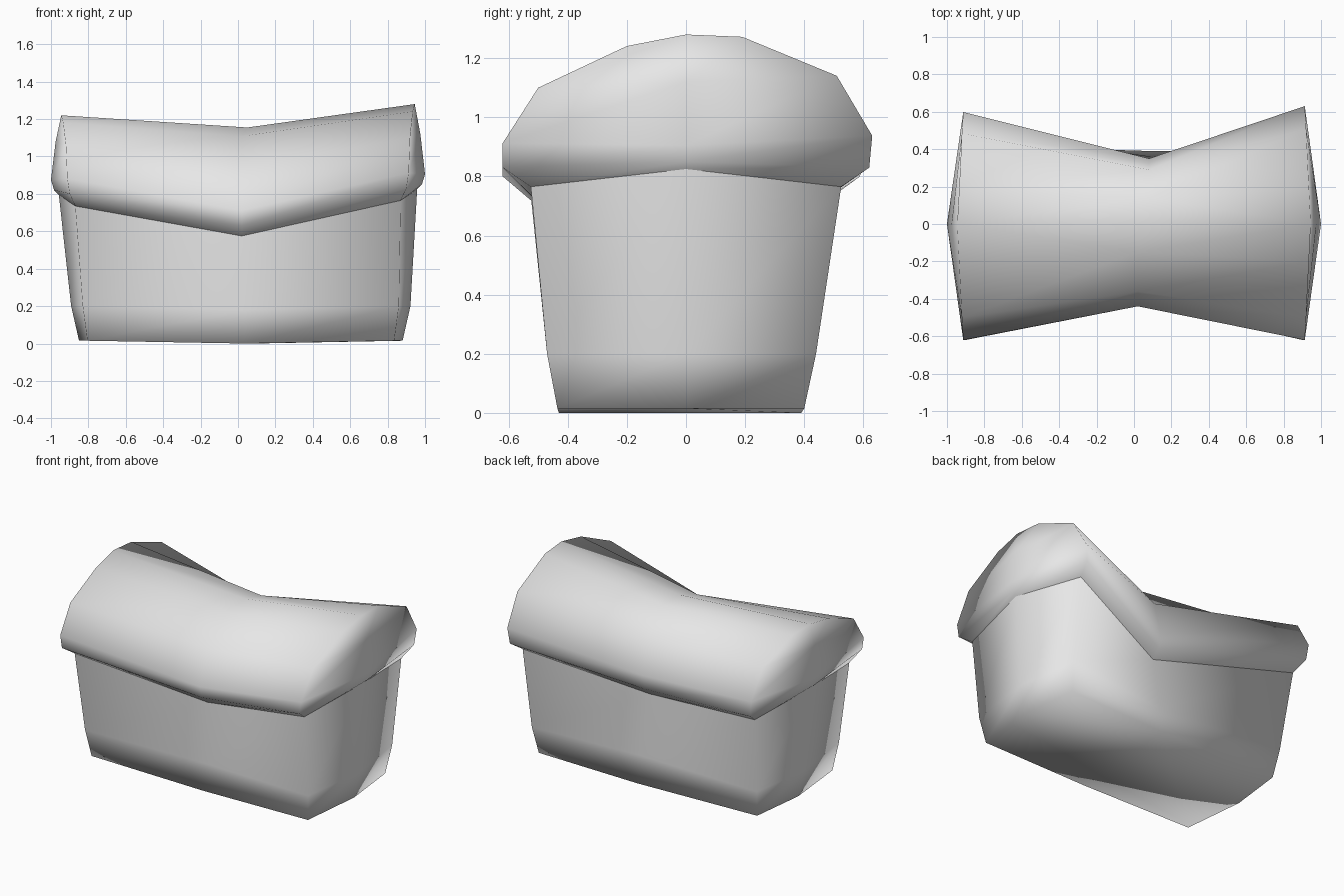
import bpy
import bmesh

cube = bpy.data.objects.get("Cube")
if cube:
    bpy.data.objects.remove(cube, do_unlink=True)

grey = bpy.data.materials.new("plain_grey")
grey.use_nodes = True
grey.diffuse_color = (0.8, 0.8, 0.8, 1)
grey.node_tree.nodes["Principled BSDF"].inputs["Base Color"].default_value = (0.8, 0.8, 0.8, 1)


def ring(bm, corner, waist, end, drop=0.0, lean=0.0, shift=0.0):
    """Eight points, counter-clockwise from the right front corner.
    corner = (x, front y, back y, z), waist = (front y, back y, z), end = (x, z).
    drop lowers the -x end, lean raises the back, shift moves the ring in x."""
    cx, front, back, cz = corner
    waist_front, waist_back, wz = waist
    ex, ez = end
    points = [
        (-cx, front, cz - drop), (0.02, waist_front, wz), (cx, front, cz),
        (ex, 0, ez),
        (cx, back, cz), (0.08, waist_back, wz), (-cx, back * 0.95, cz - drop),
        (-ex, 0, ez - drop),
    ]
    return [bm.verts.new((x + shift, y, z + lean * y)) for x, y, z in points]


def skin(bm, rings):
    """Join each ring to the one above it."""
    for low, high in zip(rings, rings[1:]):
        for i in range(len(low)):
            j = (i + 1) % len(low)
            bm.faces.new((low[i], low[j], high[j], high[i]))


def finish(bm, name):
    mesh = bpy.data.meshes.new(name)
    bm.to_mesh(mesh)
    bm.free()
    mesh.materials.append(grey)
    mesh.shade_smooth()
    obj = bpy.data.objects.new(name, mesh)
    bpy.context.scene.collection.objects.link(obj)
    return obj


# The seam where the lid meets the body is shared by both parts
seam = dict(corner=(0.87, -0.525, 0.525, 0.765), waist=(-0.36, 0.28, 0.575),
            end=(0.958, 0.825), drop=0.03)

# Body: tapering box, pinched at the waist, with pushed-out ends
body = bmesh.new()
body_rings = [
    ring(body, (0.82, -0.435, 0.4, 0.015), (-0.43, 0.39, 0.0), (0.865, 0.015), shift=0.015),
    ring(body, (0.845, -0.47, 0.44, 0.2), (-0.41, 0.36, 0.18), (0.907, 0.2), shift=0.015),
    ring(body, **seam),
]
skin(body, body_rings)
body.faces.new(list(reversed(body_rings[0])))
finish(body, "chest_body")

# Lid: rounded, overhanging the body and sagging in the middle
lid = bmesh.new()
lid_rings = [
    ring(lid, **seam),
    ring(lid, (0.9, -0.62, 0.62, 0.83), (-0.42, 0.335, 0.63), (0.983, 0.85), 0.03),
    ring(lid, (0.913, -0.62, 0.63, 0.925), (-0.44, 0.35, 0.72), (1.0, 0.905), 0.03, 0.02),
    ring(lid, (0.92, -0.5, 0.51, 1.12), (-0.36, 0.29, 0.96), (0.975, 1.12), 0.04, 0.04),
    ring(lid, (0.935, -0.2, 0.19, 1.257), (-0.15, 0.14, 1.12), (0.945, 1.28), 0.06, 0.08),
]
skin(lid, lid_rings)

# Ridge of the lid runs from end to end through one low middle point
ridge = lid.verts.new((0.05, 0, 1.155))
rim = lid_rings[-1]
for a, b, c in ((7, 0, 1), (1, 2, 3), (3, 4, 5), (5, 6, 7)):
    lid.faces.new((rim[a], rim[b], rim[c], ridge))
finish(lid, "chest_lid")
